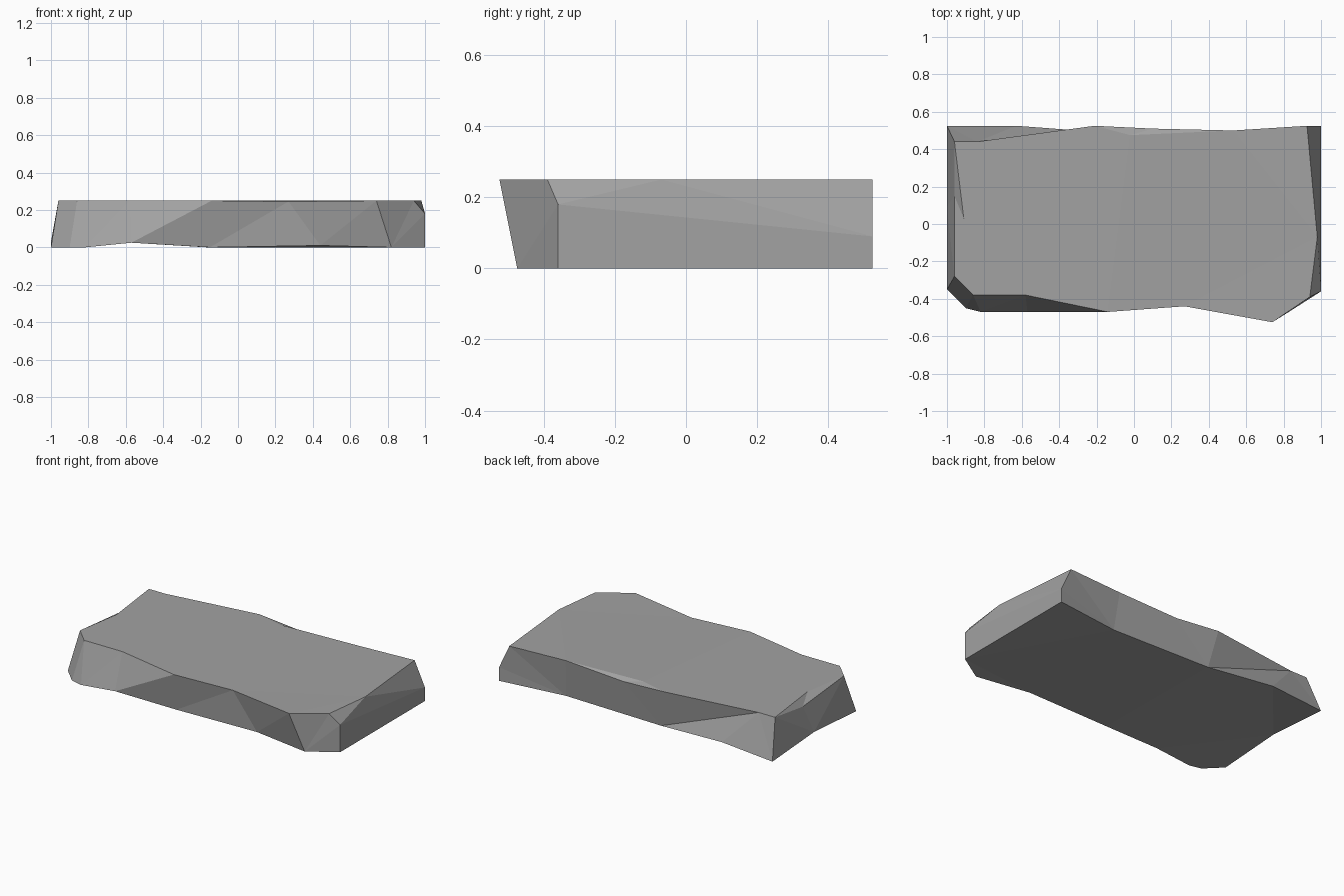
import bpy
import bmesh

cube = bpy.data.objects.get("Cube")
if cube:
    bpy.data.objects.remove(cube, do_unlink=True)

H = 0.25  # slab thickness

# Stone colour
stone = bpy.data.materials.new("stone grey")
stone.use_nodes = True
colour = (0.36, 0.36, 0.36, 1)
stone.diffuse_color = colour
bsdf = stone.node_tree.nodes["Principled BSDF"]
bsdf.inputs["Base Color"].default_value = colour
bsdf.inputs["Roughness"].default_value = 0.9

bm = bmesh.new()


def point(x, y, z):
    return bm.verts.new((x, y, z))


# Upper rim, anticlockwise from the front left corner
top = [point(x, y, H + dz) for x, y, dz in (
    (-.96, -.28, 0), (-.86, -.38, 0), (-.58, -.38, 0), (-.14, -.47, 0),
    (.27, -.44, -.005), (.74, -.525, 0), (.94, -.39, 0), (.98, -.07, 0),
    (.925, .525, 0), (.53, .5, 0), (.1, .51, -.02), (-.21, .525, 0),
    (-.84, .44, 0), (-.96, .44, 0), (-.96, .15, -.04))]

# Lower rim, which rises along the chipped end
low = [point(*p) for p in (
    (-1, -.35, 0), (-.9, -.45, 0), (-.82, -.47, 0), (-.57, -.47, .025),
    (-.15, -.43, 0), (.44, -.43, .01), (.82, -.475, 0), (1, -.36, .18),
    (1, .525, .09), (.55, .47, 0), (-.16, .49, 0), (-.63, .525, .03),
    (-1, .525, 0), (-1, .09, .03))]

# Broken sides: step along the top (T) or the bottom (B) one facet at a time
t = b = 0
for step in "BTBTBTBTBTBTBTBTBTTBTTBBTBTTB":
    if step == "T":
        nxt = (t + 1) % len(top)
        bm.faces.new((top[t], low[b], top[nxt]))
        t = nxt
    else:
        nxt = (b + 1) % len(low)
        bm.faces.new((top[t], low[b], low[nxt]))
        b = nxt

# Upright face of the chipped end
foot_front, foot_back = point(1, -.36, 0), point(1, .525, 0)
bm.faces.new((low[6], foot_front, low[7]))
bm.faces.new((foot_front, foot_back, low[8], low[7]))
bm.faces.new((foot_back, low[9], low[8]))

# Top surface with small chips at the back and one end
back_chip, end_chip = point(-.02, .475, H), point(-.91, .03, H)
bm.faces.new(top[:10] + [back_chip] + top[11:14] + [end_chip])
for i, j, chip in ((9, 10, back_chip), (10, 11, back_chip),
                   (13, 14, end_chip), (14, 0, end_chip)):
    bm.faces.new((top[i], top[j], chip))

# Underside
bm.faces.new((low[:7] + [foot_front, foot_back] + low[9:])[::-1])

bmesh.ops.triangulate(bm, faces=[f for f in bm.faces if len(f.verts) > 4])
bmesh.ops.recalc_face_normals(bm, faces=bm.faces)

mesh = bpy.data.meshes.new("stone_slab")
bm.to_mesh(mesh)
bm.free()
mesh.materials.append(stone)
slab = bpy.data.objects.new("stone_slab", mesh)
bpy.context.collection.objects.link(slab)
